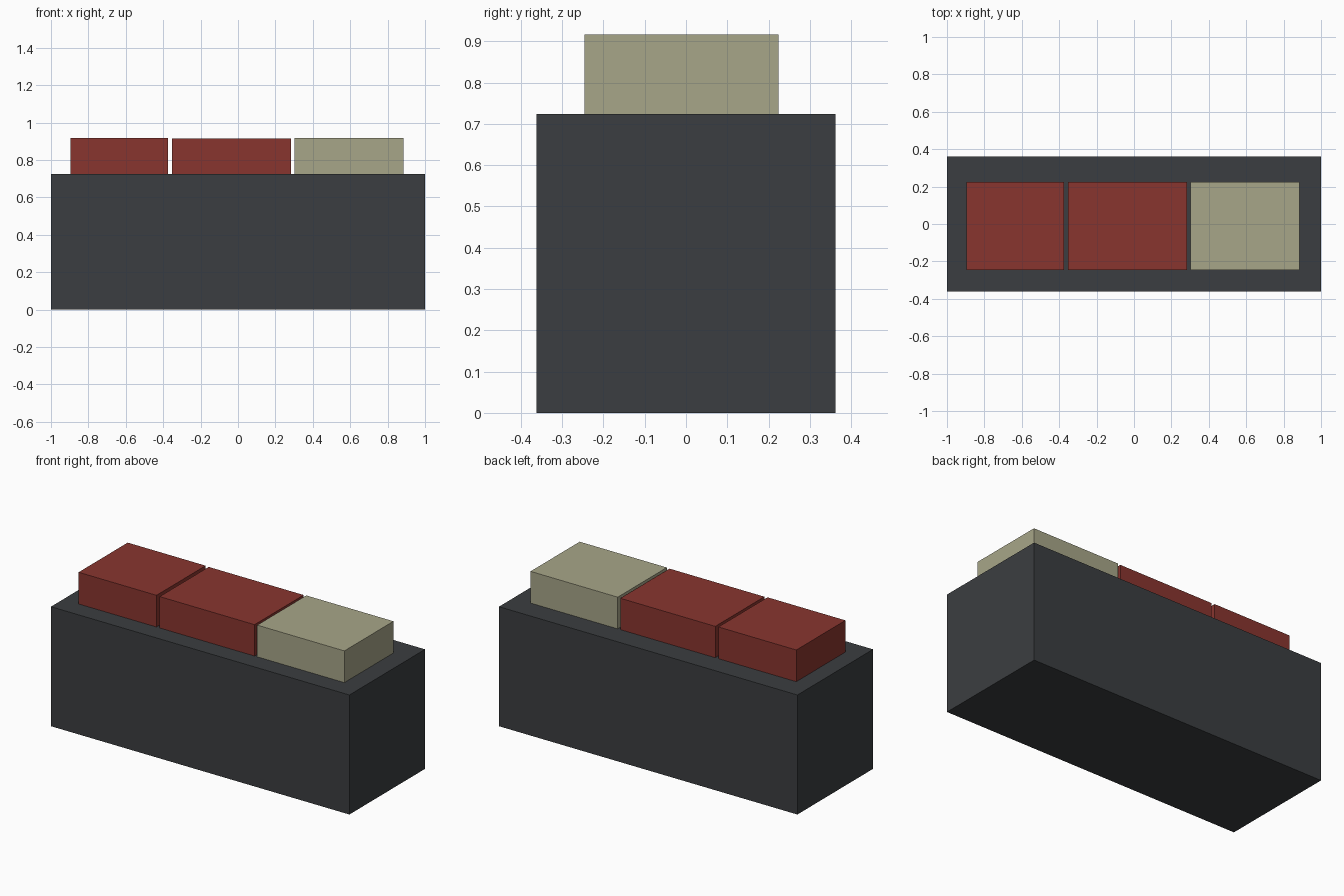
import bpy

if "Cube" in bpy.data.objects:
    bpy.data.objects.remove(bpy.data.objects["Cube"])


def material(name, rgb):
    m = bpy.data.materials.new(name)
    m.diffuse_color = (*rgb, 1)
    m.use_nodes = True
    m.node_tree.nodes["Principled BSDF"].inputs["Base Color"].default_value = m.diffuse_color
    return m


def box(name, x, y, z, mat):
    """Axis-aligned box from (low, high) ranges."""
    bpy.ops.mesh.primitive_cube_add(size=1, location=[sum(r) / 2 for r in (x, y, z)])
    ob = bpy.context.object
    ob.name = name
    ob.scale = [r[1] - r[0] for r in (x, y, z)]
    bpy.ops.object.transform_apply(location=False, rotation=False, scale=True)
    ob.data.materials.append(mat)
    return ob


charcoal = material("charcoal", (0.044, 0.048, 0.052))
red = material("brick_red", (0.25, 0.036, 0.028))
olive = material("pale_olive", (0.39, 0.38, 0.25))

# Main body
TOP = 0.724
box("base_block", (-1, 1), (-0.362, 0.362), (0, TOP), charcoal)

# Row of three blocks resting on the body
depth = (-0.246, 0.224)
for name, x, top, mat in [
    ("left_block", (-0.896, -0.374), 0.916, red),
    ("middle_block", (-0.353, 0.283), 0.914, red),
    ("right_block", (0.301, 0.885), 0.916, olive),
]:
    box(name, x, depth, (TOP, top), mat)
